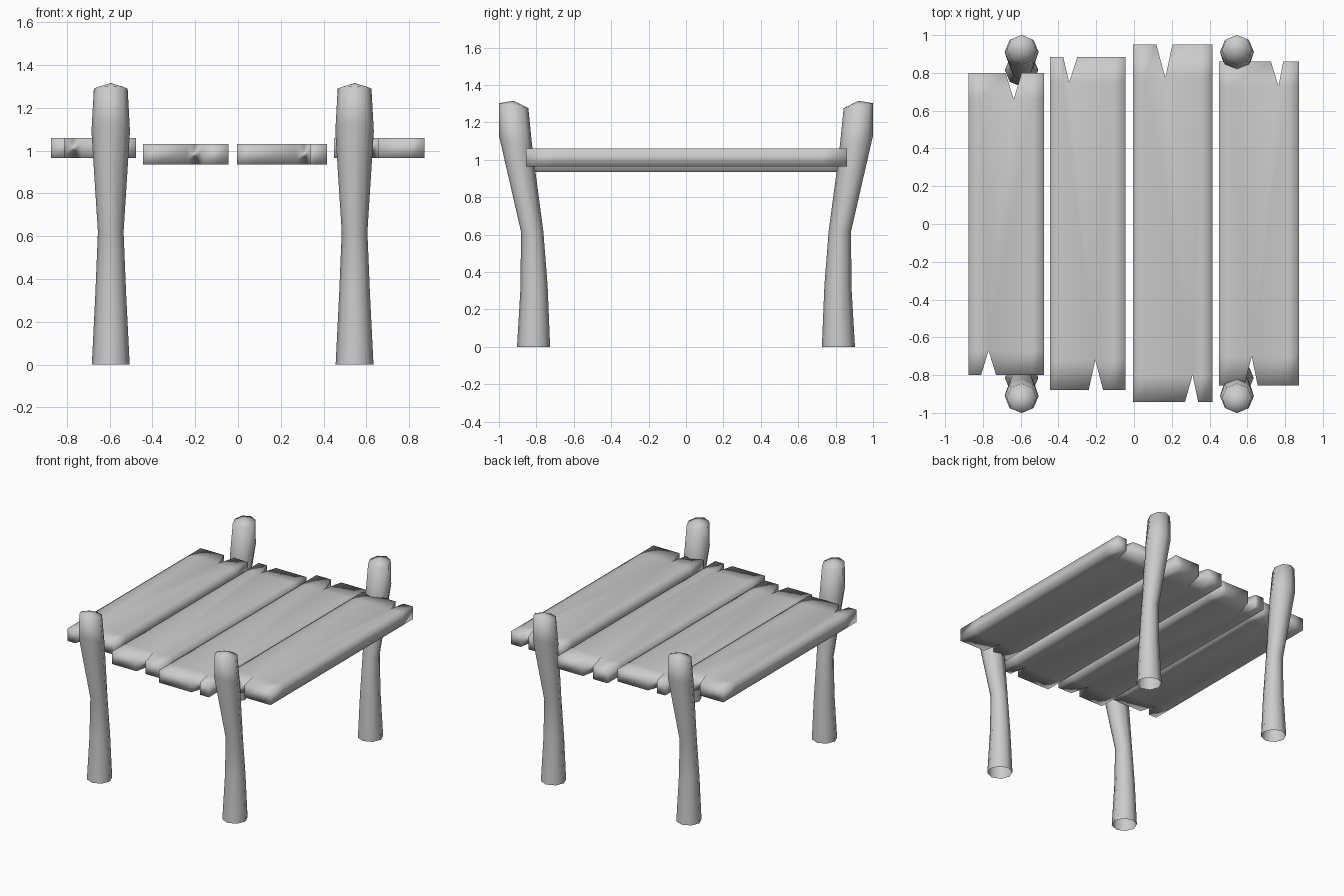
import bpy, bmesh, math

cube = bpy.data.objects.get("Cube")
if cube:
    bpy.data.objects.remove(cube, do_unlink=True)

wood = bpy.data.materials.new("pale grey")
wood.use_nodes = True
GREY = (0.6, 0.6, 0.6, 1)
wood.diffuse_color = GREY
wood.node_tree.nodes["Principled BSDF"].inputs["Base Color"].default_value = GREY


def finish(bm, name):
    bmesh.ops.recalc_face_normals(bm, faces=bm.faces[:])
    mesh = bpy.data.meshes.new(name)
    bm.to_mesh(mesh)
    bm.free()
    mesh.materials.append(wood)
    for p in mesh.polygons:
        p.use_smooth = True
    obj = bpy.data.objects.new(name, mesh)
    bpy.context.collection.objects.link(obj)
    return obj


# Board with a split (left, right, tip x, tip y) cut into each end
def plank(name, x0, x1, z0, y0, y1, front, back):
    bm = bmesh.new()
    fl, fr, fx, fy = front
    bl, br, bx, by = back
    outline = [(x0, y0), (fl, y0), (fx, fy), (fr, y0), (x1, y0),
               (x1, y1), (br, y1), (bx, by), (bl, y1), (x0, y1)]
    base = bm.faces.new([bm.verts.new((x, y, z0)) for x, y in outline])
    top = bmesh.ops.extrude_face_region(bm, geom=[base])["geom"]
    bmesh.ops.translate(bm, vec=(0, 0, 0.095),
                        verts=[g for g in top if isinstance(g, bmesh.types.BMVert)])
    # Support loops behind the splits and along the long sides
    cuts = [((0, fy, 0), (0, 1, 0)), ((0, by, 0), (0, 1, 0)),
            ((x0 + 0.06, 0, 0), (1, 0, 0)), ((x1 - 0.06, 0, 0), (1, 0, 0))]
    for co, no in cuts:
        geom = bm.verts[:] + bm.edges[:] + bm.faces[:]
        bmesh.ops.bisect_plane(bm, geom=geom, dist=0.0005, plane_co=co, plane_no=no)
    finish(bm, name)


plank("plank_outer_right", -0.875, -0.477, 0.965, -0.8, 0.8,
      (-0.81, -0.73, -0.77, -0.67), (-0.68, -0.595, -0.637, 0.66))
plank("plank_inner_right", -0.445, -0.045, 0.935, -0.88, 0.885,
      (-0.24, -0.163, -0.205, -0.72), (-0.375, -0.3, -0.343, 0.75))
plank("plank_inner_left", -0.005, 0.415, 0.935, -0.943, 0.95,
      (0.27, 0.34, 0.31, -0.8), (0.118, 0.203, 0.166, 0.775))
plank("plank_outer_left", 0.45, 0.873, 0.965, -0.855, 0.86,
      (0.585, 0.655, 0.623, -0.7), (0.725, 0.79, 0.765, 0.73))

# Post rings: height, outward distance, radius, rise of the outer side
RINGS = [(0, 0.815, 0.0885, 0), (0.33, 0.812, 0.072, 0), (0.62, 0.823, 0.06, 0),
         (1.09, 0.91, 0.09, 0.04), (1.29, 0.922, 0.079, 0.013)]
SIDES = 8


# Bent hollow post, open at the foot and peaked at the top
def post(name, cx, side):
    bm = bmesh.new()
    loops = []
    for z, out, r, rise in RINGS:
        loop = []
        for i in range(SIDES):
            a = math.tau * i / SIDES
            s = math.sin(a)
            loop.append(bm.verts.new((cx + r * math.cos(a), side * (out + r * s), z + rise * s)))
        loops.append(loop)
    tip = bm.verts.new((cx, side * 0.922, 1.316))
    for i in range(SIDES):
        j = (i + 1) % SIDES
        for low, high in zip(loops, loops[1:]):
            bm.faces.new((low[i], low[j], high[j], high[i]))
        bm.faces.new((loops[-1][i], loops[-1][j], tip))
    finish(bm, name)


for x, hand in ((-0.595, "right"), (0.545, "left")):
    for side, end in ((-1, "front"), (1, "back")):
        post(f"{end}_{hand}_post", x, side)
